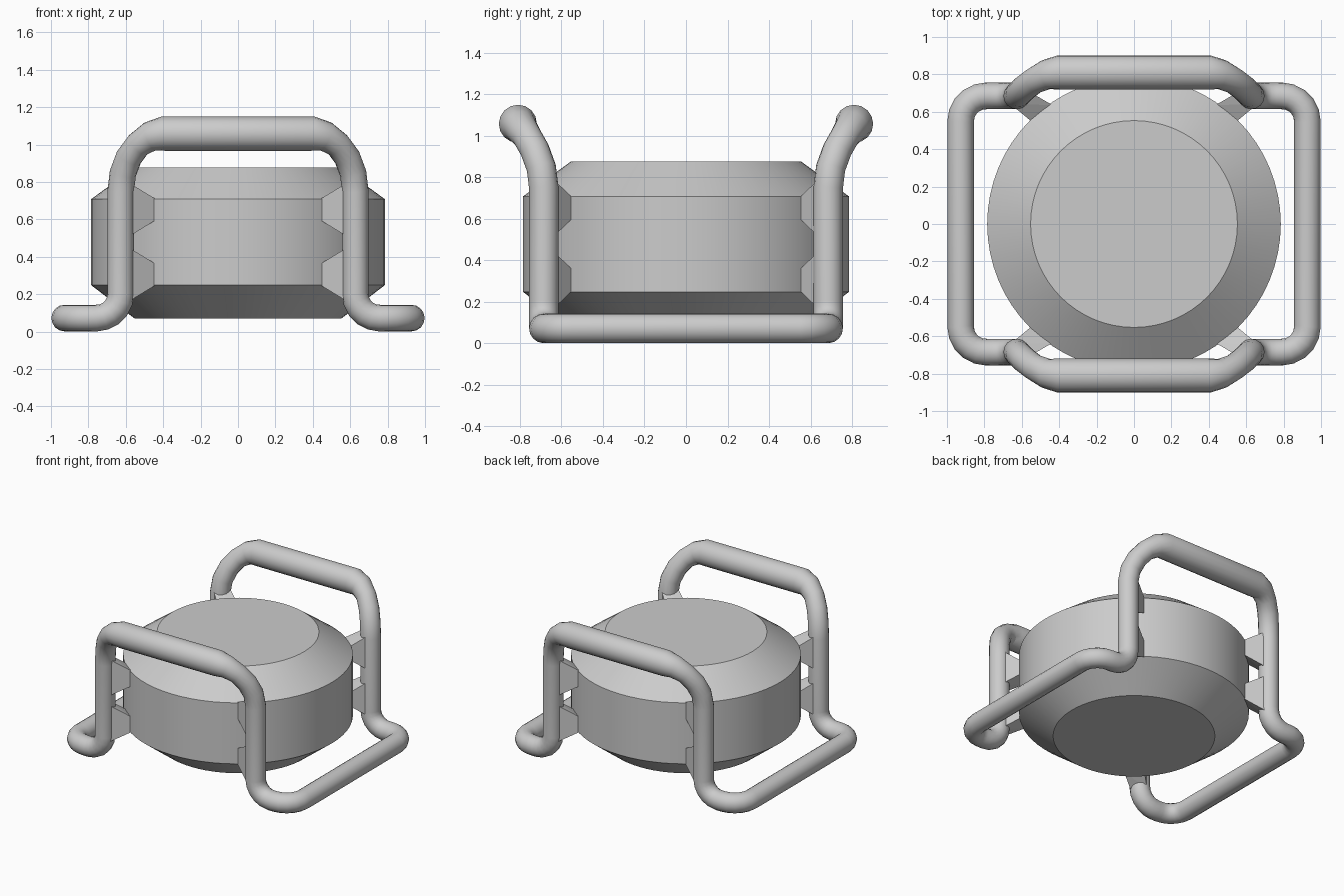
import bpy, bmesh
from math import sin, cos, pi

if "Cube" in bpy.data.objects:
    bpy.data.objects.remove(bpy.data.objects["Cube"])


def make_object(name, bm, smooth=True):
    bmesh.ops.recalc_face_normals(bm, faces=bm.faces)
    mesh = bpy.data.meshes.new(name)
    bm.to_mesh(mesh)
    bm.free()
    return finish(bpy.data.objects.new(name, mesh), smooth)


def finish(obj, smooth=True):
    bpy.context.collection.objects.link(obj)
    bpy.ops.object.select_all(action='DESELECT')
    obj.select_set(True)
    bpy.context.view_layer.objects.active = obj
    if obj.type == 'CURVE':
        bpy.ops.object.convert(target='MESH')
    if smooth:
        bpy.ops.object.shade_smooth_by_angle(angle=pi / 6)
    return bpy.context.view_layer.objects.active


# Chamfered drum body
bm = bmesh.new()
N = 64
rings = []
for r, z in [(0.553, 0.07), (0.785, 0.248), (0.785, 0.708), (0.553, 0.877)]:
    rings.append([bm.verts.new((r * cos(2 * pi * i / N), r * sin(2 * pi * i / N), z))
                  for i in range(N)])
for a, b in zip(rings, rings[1:]):
    for i in range(N):
        j = (i + 1) % N
        bm.faces.new((a[i], a[j], b[j], b[i]))
bm.faces.new(rings[0][::-1])
bm.faces.new(rings[-1])
make_object("drum_body", bm)

# Continuous tube frame: path of one quarter as (x, y, z, radius)
T, GRIP = 0.071, 0.092
STEPS = 5
quarter = [(0.40, 0.81, 1.058, GRIP)]
for i in range(1, STEPS + 1):                       # handle bend
    t = pi / 2 * (1 - i / STEPS)
    r = 0.08 if i == 1 else T
    quarter.append((0.40 + 0.227 * cos(t), 0.685 + 0.125 * sin(t) ** 2,
                    0.75 + 0.308 * sin(t), r))
for i in range(STEPS + 1):                          # foot bend
    t = pi / 2 * i / STEPS
    quarter.append((0.757 - 0.13 * cos(t), 0.685, 0.202 - 0.13 * sin(t), T))
for i in range(STEPS + 1):                          # base corner
    t = pi / 2 * i / STEPS
    quarter.append((0.79 + 0.137 * sin(t), 0.548 + 0.137 * cos(t), 0.072, T))

path = []
for sx, sy, rev in [(1, -1, 1), (1, 1, -1), (-1, 1, 1), (-1, -1, -1)]:
    path += [(sx * x, sy * y, z, r) for x, y, z, r in quarter[::rev]]

curve = bpy.data.curves.new("tube_frame", 'CURVE')
curve.dimensions = '3D'
curve.bevel_depth = 1.0
curve.bevel_resolution = 6
spline = curve.splines.new('POLY')
spline.points.add(len(path) - 1)
for p, (x, y, z, r) in zip(spline.points, path):
    p.co = (x, y, z, 1)
    p.radius = r
spline.use_cyclic_u = True
finish(bpy.data.objects.new("tube_frame", curve))

# Tapered brackets joining body and legs
inner = [(0.433, 0.634), (0.549, 0.549)]
outer = [(0.585, 0.722), (0.665, 0.645)]
for sx in (-1, 1):
    for sy in (-1, 1):
        for level, zc in (("lower", 0.305), ("upper", 0.652)):
            bm = bmesh.new()
            for pts, h in ((inner, 0.052), (outer, 0.145)):
                for x, y in pts:
                    for s in (-1, 1):
                        bm.verts.new((sx * x, sy * y, zc + s * h))
            bmesh.ops.convex_hull(bm, input=bm.verts)
            bmesh.ops.dissolve_limit(bm, angle_limit=0.01, verts=bm.verts, edges=bm.edges)
            side = ("front" if sy < 0 else "back") + ("_left" if sx < 0 else "_right")
            make_object(f"{side}_{level}_bracket", bm, smooth=False)
